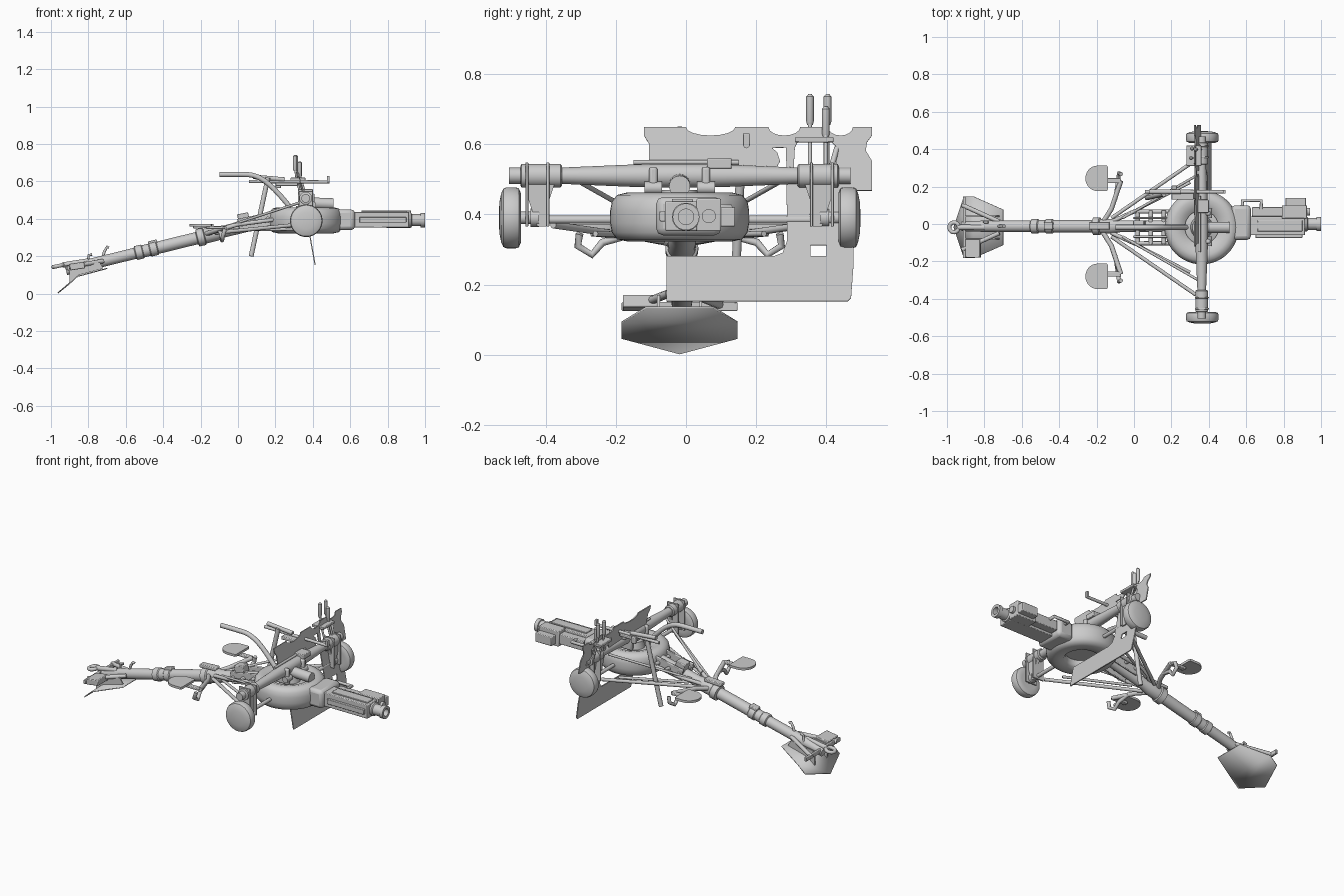
import bpy, bmesh, math
from mathutils import Vector, Matrix

if "Cube" in bpy.data.objects:
    bpy.data.objects.remove(bpy.data.objects["Cube"])

Y0 = -0.018  # centre line of the carriage


def finish(ob, angle=35):
    bpy.ops.object.select_all(action='DESELECT')
    ob.select_set(True)
    bpy.context.view_layer.objects.active = ob
    if ob.type == 'CURVE':
        bpy.ops.object.convert(target='MESH')
        ob = bpy.context.object
    bpy.ops.object.shade_smooth_by_angle(angle=math.radians(angle))
    return ob


def add_mesh(name, bm):
    bmesh.ops.recalc_face_normals(bm, faces=bm.faces[:])
    me = bpy.data.meshes.new(name)
    bm.to_mesh(me)
    bm.free()
    ob = bpy.data.objects.new(name, me)
    bpy.context.collection.objects.link(ob)
    return ob


def lathe(name, prof, origin, axis, n=32):
    """Revolve (distance, radius) pairs about an axis; ends are capped."""
    bm = bmesh.new()
    q = Vector(axis).to_track_quat('Z', 'Y')
    rings = [[bm.verts.new(Vector(origin) + q @ Vector((r * math.cos(2 * math.pi * i / n), r * math.sin(2 * math.pi * i / n), d)))
              for i in range(n)] for d, r in prof]
    for a, b in zip(rings, rings[1:]):
        for i in range(n):
            bm.faces.new((a[i], a[(i + 1) % n], b[(i + 1) % n], b[i]))
    bm.faces.new(rings[0])
    bm.faces.new(rings[-1])
    return finish(add_mesh(name, bm))


def rod(name, a, b, r, n=16):
    d = Vector(b) - Vector(a)
    return lathe(name, [(0, r), (d.length, r)], a, d, n)


def tube(name, pts, r, smooth=False):
    cu = bpy.data.curves.new(name, 'CURVE')
    cu.dimensions = '3D'
    cu.bevel_depth, cu.bevel_resolution, cu.use_fill_caps = r, 3, True
    sp = cu.splines.new('NURBS' if smooth else 'POLY')
    sp.points.add(len(pts) - 1)
    for p, c in zip(sp.points, pts):
        p.co = (*c, 1)
    if smooth:
        sp.use_endpoint_u, sp.order_u, sp.resolution_u = True, 3, 8
    ob = bpy.data.objects.new(name, cu)
    bpy.context.collection.objects.link(ob)
    return finish(ob, 60)


def plate(name, loops, origin, X, Y, thick):
    """Flat filled outline; the later loops are holes."""
    cu = bpy.data.curves.new(name, 'CURVE')
    cu.dimensions, cu.fill_mode, cu.extrude = '2D', 'BOTH', thick / 2
    for loop in loops:
        sp = cu.splines.new('POLY')
        sp.points.add(len(loop) - 1)
        for p, c in zip(sp.points, loop):
            p.co = (c[0], c[1], 0, 1)
        sp.use_cyclic_u = True
    ob = bpy.data.objects.new(name, cu)
    bpy.context.collection.objects.link(ob)
    X, Y = Vector(X).normalized(), Vector(Y).normalized()
    m = Matrix((X, Y, X.cross(Y))).transposed().to_4x4()
    m.translation = origin
    ob.matrix_world = m
    return finish(ob)


def box(name, x, y, z, bevel=0.004, tilt=0):
    bpy.ops.mesh.primitive_cube_add(size=1, location=(sum(x) / 2, sum(y) / 2, sum(z) / 2), rotation=(0, tilt, 0))
    ob = bpy.context.object
    ob.name = name
    ob.scale = (x[1] - x[0], y[1] - y[0], z[1] - z[0])
    bpy.ops.object.transform_apply(location=False, rotation=False, scale=True)
    if bevel:
        m = ob.modifiers.new('bevel', 'BEVEL')
        m.width, m.segments = bevel, 2
    return finish(ob)


# trail tube with stepped collars
start, end = Vector((-0.92, -0.012, 0.125)), Vector((0.2, -0.012, 0.4))
t = end - start
lathe('trail_tube', [(0, .026), (.12, .03), (.38, .03), (.385, .038), (.42, .038), (.425, .033), (.46, .033), (.465, .038), (.5, .038),
                     (.505, .033), (.72, .033), (.725, .047), (.76, .047), (.765, .04), (.83, .04), (.87, .032), (t.length, .032)], start, t)
box('trail_latch', (-.24, -.13), (-.03, .01), (.35, .37), tilt=-.05)
box('trail_clamp', (-.48, -.43), (-.03, .01), (.25, .285), tilt=-.24)
for s in (-1, 1):
    # side rails and cradle between trail and pan
    tube('cradle_rail', [(-.12, Y0 + s * .03, .335), (0, Y0 + s * .085, .37), (.22, Y0 + s * .085, .4)], .011)
    box('cradle_side', (.0, .2), (Y0 + s * .05 - .006, Y0 + s * .05 + .006), (.35, .42), tilt=-.2)
for x, z in ((.02, .37), (.09, .385), (.16, .4)):
    rod('cradle_crossbar', (x, Y0 - .09, z), (x, Y0 + .09, z), .012)
box('cradle_block', (.0, .06), (-.035, .02), (.37, .43), tilt=-.2)

# folded spade plate
bm = bmesh.new()
A, B, C = [[bm.verts.new((x, Y0 + s * y, z)) for s in (-1, 1)] for x, y, z in
           ((-.7, .095, .138), (-.86, .165, .095), (-.91, .165, .05))]
tip = bm.verts.new((-.965, Y0, .006))
bm.faces.new((A[0], A[1], B[1], B[0]))
bm.faces.new((B[0], B[1], C[1], tip, C[0]))
spade = add_mesh('spade', bm)
spade.modifiers.new('thickness', 'SOLIDIFY').thickness = .006
finish(spade)
box('spade_backplate', (-.915, -.9), (Y0 - .165, Y0 + .165), (.125, .15), .003)
box('spade_step', (-.9, -.82), (-.18, -.08), (.13, .165), tilt=-.15)
for s in (-1, 1):
    tube('spade_brace', [(-.92, Y0 + s * .12, .14), (-.72, Y0 + s * .03, .175)], .012)
    plate('spade_gusset', [[(-.9, .055), (-.9, .145), (-.74, .17), (-.72, .135), (-.85, .1)]],
          (0, Y0 + s * .06, 0), (1, 0, 0), (0, 0, 1), .008)
# towing eye and trail grip
bpy.ops.mesh.primitive_torus_add(location=(-.962, Y0, .148), rotation=(0, -.2, 0), major_radius=.026, minor_radius=.011,
                                 major_segments=24, minor_segments=10)
bpy.context.object.name = 'towing_eye'
finish(bpy.context.object, 60)
rod('towing_shank', (-.94, Y0, .153), (-.8, Y0, .175), .014)
tube('trail_grip', [(-.73, -.012, .17), (-.715, -.012, .225), (-.7, -.012, .25), (-.69, -.012, .245)], .008)
tube('trail_hook', [(-.8, .01, .16), (-.8, .01, .205), (-.78, .01, .21)], .007)

# round pan: tyre-like rim and inner hub
ring = []
prof = [(.09, .345), (.1, .33), (.15, .323), (.178, .329), (.193, .348), (.198, .375), (.198, .41), (.193, .437),
        (.178, .455), (.15, .462), (.11, .45), (.09, .435), (.09, .345)]
bm = bmesh.new()
vs = [bm.verts.new((r, 0, z)) for r, z in prof[:-1]]
es = [bm.edges.new((vs[i], vs[(i + 1) % len(vs)])) for i in range(len(vs))]
bmesh.ops.spin(bm, geom=vs + es, cent=(0, 0, 0), axis=(0, 0, 1), angle=2 * math.pi, steps=48)
bmesh.ops.remove_doubles(bm, verts=bm.verts[:], dist=.0005)
pan = add_mesh('pan_ring', bm)
pan.location = (.362, Y0, 0)
finish(pan, 50)
lathe('pan_hub', [(0, .092), (.05, .092), (.06, .06), (.1, .05)], (.362, Y0, .37), (0, 0, 1), 40)

# receiver and front housing
box('housing_neck', (.52, .625), (-.085, .1), (.34, .45), .02)
box('receiver', (.62, .915), (-.06, .04), (.353, .437))
box('receiver_side', (.63, .8), (.04, .09), (.365, .425))
box('receiver_end', (.79, .925), (.03, .1), (.352, .445))
box('receiver_tab', (.81, .92), (.09, .14), (.365, .42))
box('receiver_top', (.66, .9), (-.04, .02), (.43, .444), .003)
box('receiver_rib', (.65, .9), (-.075, -.055), (.38, .41), .003)
lathe('muzzle', [(0, .04), (.02, .04), (.025, .032), (.07, .032), (.072, .038), (.095, .038), (.095, .022), (.04, .022)],
      (.905, 0, .393), (1, 0, 0))
lathe('side_nozzle', [(0, .02), (.02, .02), (.02, .01)], (.92, .065, .395), (1, 0, 0), 20)
tube('carry_handle', [(.58, .09, .42), (.58, .125, .42), (.68, .125, .42), (.68, .08, .42)], .01)

# main axle tube, sleeves, hangers and wheels
lathe('axle_tube', [(-.486, .023), (-.34, .023), (-.13, .032), (-.06, .034), (.06, .034), (.13, .032), (.34, .023), (.486, .023)],
      (.362, Y0, .51), (0, 1, 0))
rod('recoil_socket', (.38, Y0, .485), (.51, Y0, .48), .03, 24)
for s in (-1, 1):
    lathe('axle_sleeve', [(.335, .028), (.34, .034), (.45, .034), (.453, .028)], (.362, Y0, .51), (0, s, 0))
    for d in (.375, .435):
        box('sleeve_band', (.325, .4), (Y0 + s * d - .004, Y0 + s * d + .004), (.365, .548), .002)
    plate('wheel_hanger', [[(s * .355, .49), (s * .44, .49), (s * .43, .44), (s * .405, .365), (s * .38, .365), (s * .375, .43)]],
          (.375, Y0, 0), (0, 1, 0), (0, 0, 1), .02)
    lathe('wheel', [(.452, .05), (.452, .07), (.458, .084), (.468, .087), (.492, .087), (.502, .083), (.508, .07), (.513, .045), (.515, .01)],
          (.365, Y0, .39), (0, s, 0), 40)
    lathe('wheel_hub', [(.37, .012), (.4, .012), (.4, .026), (.425, .026), (.425, .018), (.455, .018)], (.365, Y0, .39), (0, s, 0), 24)
    rod('suspension_bar', (.365, Y0 + s * .4, .385), (.365, Y0 + s * .17, .385), .011)
    # axle mounts on the pan
    box('axle_mount', (.32, .41), (Y0 + s * .075 - .012, Y0 + s * .075 + .012), (.44, .535), .008)
    rod('mount_pin', (.4, Y0 + s * .05, .475), (.4, Y0 + s * .1, .475), .018)
    # bracing struts to the trail
    rod('lower_strut', (-.12, Y0 + s * .05, .325), (.33, Y0 + s * .36, .37), .01)
    rod('upper_strut', (-.06, Y0 + s * .05, .36), (.34, Y0 + s * .28, .49), .007)
    rod('inner_strut', (-.05, Y0 + s * .06, .34), (.3, Y0 + s * .24, .345), .008)
    # D-shaped seats and arms
    arc = [(-.195 - .065 * math.sin(a), .068 * math.cos(a)) for a in [math.pi * i / 14 for i in range(15)]]
    seat = plate('seat', [arc + [(-.145, -.068), (-.14, -.06), (-.14, .06), (-.145, .068)]],
                 (0, Y0 + s * .262, .366), (1, 0, 0), (0, 1, 0), .014)
    box('seat_bracket', (-.17, -.07), (Y0 + s * .25 - .014, Y0 + s * .25 + .014), (.345, .36))
    tube('seat_arm', [(-.17, Y0 + s * .02, .32), (-.12, Y0 + s * .1, .335), (-.07, Y0 + s * .25, .35)], .013)
    tube('foot_loop', [(-.07, Y0 + s * .285, .345), (-.08, Y0 + s * .29, .31), (-.085, Y0 + s * .25, .285),
                       (-.09, Y0 + s * .22, .32), (-.1, Y0 + s * .15, .34)], .011)

# tilted shield with scalloped top
def dip(c, w):
    return [(c + w * math.cos(a), .658 - .024 * math.sin(a)) for a in [math.pi * i / 8 for i in range(9)]]

outer = [(.53, .658)] + dip(.44, .035) + dip(.28, .045) + dip(.07, .07) + [(-.12, .658), (-.12, .635), (-.105, .61), (-.105, .55), (-.09, .53), (.25, .53),
        (.268, .56), (.26, .585), (.245, .598), (.285, .6), (.288, .33), (.275, .295), (.25, .285), (-.055, .285), (-.055, .155), (.46, .155),
        (.47, .165), (.477, .26), (.477, .475), (.53, .475), (.53, .56), (.512, .59), (.515, .615), (.53, .635)]
plate('shield', [outer, [(.305, .51), (.425, .51), (.43, .6), (.41, .62), (.32, .62), (.31, .6)],
                 [(.355, .285), (.4, .285), (.4, .317), (.355, .317)]], (.44, 0, 0), (0, 1, 0), (-.18, 0, 1), .006)
rod('shield_stay', (.33, .43, .59), (.36, .41, .52), .008)

# firing levers
for x, y, top in ((.305, .353, .735), (.31, .403, .735), (.33, .398, .7)):
    tube('lever_rod', [(x + .04, y, .5), (x + .01, y, .6), (x, y, top - .06)], .006)
    lathe('lever_grip', [(0, .008), (.01, .011), (.08, .011), (.087, .005)], (x, y, top - .08), (0, 0, 1), 16)
box('lever_bracket', (.28, .36), (.31, .42), (.605, .62), .003)

# curved shoulder handle
tube('shoulder_handle', [(-.1, Y0, .637), (0, Y0, .638), (.1, Y0, .635), (.2, Y0, .56), (.28, Y0, .46)], .014, True)

# sighting bar, post and eyepiece
rod('sight_post', (.07, .14, .2), (.16, .16, .62), .013)
rod('sight_bar', (.06, .172, .6), (.49, .172, .597), .009)
rod('sight_tube', (.08, .172, .625), (.25, .172, .61), .012)
box('sight_tip', (.475, .49), (.162, .182), (.595, .63), .002)
box('sight_mount', (.2, .32), (.13, .185), (.575, .595))
box('sight_knob', (.2, .23), (.185, .205), (.565, .605))
rod('sight_crossbar', (.35, -.15, .548), (.35, .15, .548), .007)
box('axle_gear', (.32, .4), (.06, .13), (.53, .56))
